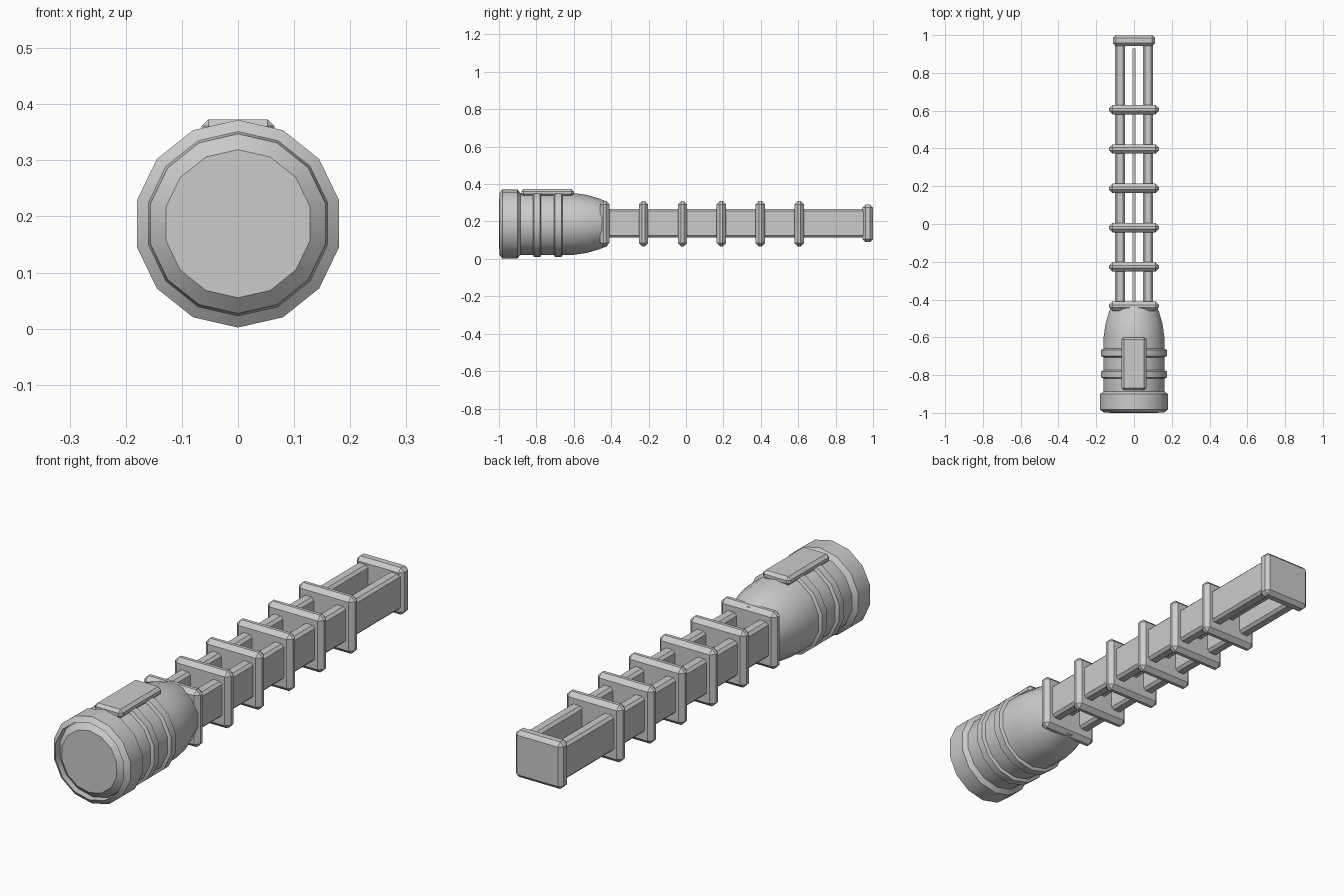
import bpy, bmesh, math

cube = bpy.data.objects.get("Cube")
if cube:
    bpy.data.objects.remove(cube)

AXIS_Z = 0.187
SIDES = 14

grey = bpy.data.materials.new("plain grey")
grey.use_nodes = True
grey.diffuse_color = (0.6, 0.6, 0.6, 1)
grey.node_tree.nodes["Principled BSDF"].inputs["Base Color"].default_value = (0.6, 0.6, 0.6, 1)


def finish(name, bm, smooth=False):
    bmesh.ops.recalc_face_normals(bm, faces=bm.faces)
    mesh = bpy.data.meshes.new(name)
    bm.to_mesh(mesh)
    bm.free()
    mesh.materials.append(grey)
    obj = bpy.data.objects.new(name, mesh)
    bpy.context.collection.objects.link(obj)
    if smooth:
        bpy.ops.object.select_all(action='DESELECT')
        obj.select_set(True)
        bpy.context.view_layer.objects.active = obj
        bpy.ops.object.shade_smooth_by_angle(angle=math.radians(30))
    return obj


def lathe(name, profile, closed=False):
    """Sweep (y, radius) points round the handle axis; closed makes a hollow ring."""
    bm = bmesh.new()
    loops = []
    for y, r in profile:
        angles = [2 * math.pi * i / SIDES for i in range(SIDES)]
        loops.append([bm.verts.new((r * math.sin(a), y, AXIS_Z + r * math.cos(a))) for a in angles])
    pairs = list(zip(loops, loops[1:]))
    if closed:
        pairs.append((loops[-1], loops[0]))
    else:
        bm.faces.new(loops[0])
        bm.faces.new(loops[-1])
    for a, b in pairs:
        for i in range(SIDES):
            j = (i + 1) % SIDES
            bm.faces.new((a[i], a[j], b[j], b[i]))
    return finish(name, bm, smooth=True)


def box(name, x, y, z, bevel=0):
    """Bevelled box from (min, max) ranges."""
    bm = bmesh.new()
    bmesh.ops.create_cube(bm, size=1)
    for v in bm.verts:
        for k, (lo, hi) in enumerate((x, y, z)):
            v.co[k] = hi if v.co[k] > 0 else lo
    if bevel:
        bmesh.ops.bevel(bm, geom=bm.edges[:], offset=bevel, segments=1,
                        affect='EDGES', clamp_overlap=True)
    return finish(name, bm)


# Handle body with chamfered front face and rounded taper at the back
lathe("handle_body", [(-1.0, 0.132), (-0.975, 0.16), (-0.95, 0.165), (-0.6, 0.165),
                      (-0.53, 0.155), (-0.465, 0.136), (-0.42, 0.118)])

# Front collar and two grip rings
def ring(name, y0, y1, radius, inner, bevel):
    lathe(name, [(y0, inner), (y0 + bevel, radius), (y1 - bevel, radius), (y1, inner)], closed=True)

ring("front_collar", -0.998, -0.885, 0.185, 0.164, 0.016)
ring("grip_ring_front", -0.82, -0.772, 0.178, 0.16, 0.008)
ring("grip_ring_back", -0.708, -0.658, 0.178, 0.16, 0.008)

# Switch plate on top
box("switch_plate", (-0.065, 0.065), (-0.88, -0.6), (0.335, 0.373), 0.012)

# Two side rails
for name, s in (("left_rail", 1), ("right_rail", -1)):
    box(name, sorted((s * 0.048, s * 0.101)), (-0.44, 0.96), (0.115, 0.268), 0.011)

# Thin strip between the rails
box("centre_strip", (-0.008, 0.008), (-0.44, 0.93), (0.16, 0.215))

# Evenly spaced cross plates
for i in range(6):
    y = -0.435 + 0.208 * i
    box(f"cross_plate_{i + 1}", (-0.132, 0.132), (y - 0.025, y + 0.025), (0.066, 0.31), 0.018)

# End block
box("end_plate", (-0.112, 0.112), (0.943, 1.0), (0.09, 0.29), 0.016)
